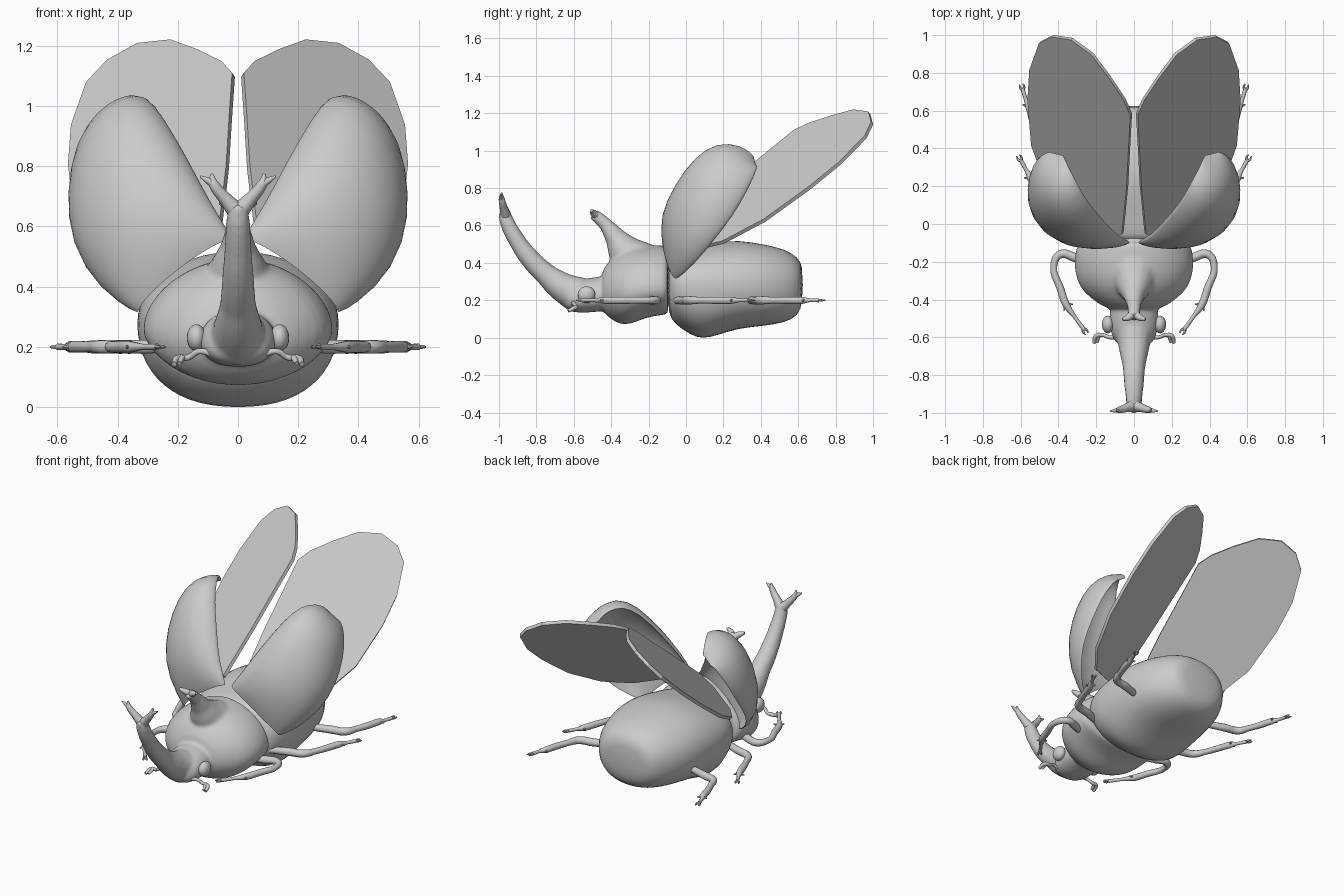
import bpy, bmesh, math
from mathutils import Vector

if "Cube" in bpy.data.objects:
    bpy.data.objects.remove(bpy.data.objects["Cube"])


def shade(ob, angle):
    bpy.ops.object.select_all(action='DESELECT')
    bpy.context.view_layer.objects.active = ob
    ob.select_set(True)
    for m in list(ob.modifiers):
        bpy.ops.object.modifier_apply(modifier=m.name)
    bpy.ops.object.shade_smooth_by_angle(angle=math.radians(angle))


def finish(name, bm, subsurf=0, thickness=0, angle=50):
    bmesh.ops.recalc_face_normals(bm, faces=bm.faces[:])
    me = bpy.data.meshes.new(name)
    bm.to_mesh(me)
    bm.free()
    ob = bpy.data.objects.new(name, me)
    bpy.context.collection.objects.link(ob)
    if thickness:
        m = ob.modifiers.new("thickness", 'SOLIDIFY')
        m.thickness, m.offset = thickness, 0
    if subsurf:
        m = ob.modifiers.new("smooth", 'SUBSURF')
        m.levels = m.render_levels = subsurf
    shade(ob, angle)
    return ob


def skin(bm, rows, closed):
    """Join rows of points with quads."""
    vs = [[bm.verts.new(p) for p in r] for r in rows]
    n = len(rows[0])
    for a, b in zip(vs, vs[1:]):
        for i in range(n if closed else n - 1):
            j = (i + 1) % n
            bm.faces.new((a[i], a[j], b[j], b[i]))
    return vs


def body(name, stations, p_up, p_low, sides=28):
    """Loft of superellipse sections: y, half width, bottom, middle, top."""
    rows = []
    for y, w, zb, zm, zt in stations:
        row = []
        for i in range(sides):
            a = 2 * math.pi * i / sides
            c, s = math.cos(a), math.sin(a)
            e = 2 / (p_up if s > 0 else p_low)
            h = zt - zm if s > 0 else zm - zb
            row.append((math.copysign(abs(c) ** e, c) * w, y,
                        zm + math.copysign(abs(s) ** e, s) * h))
        rows.append(row)
    bm = bmesh.new()
    vs = skin(bm, rows, True)
    bm.faces.new(vs[0])
    bm.faces.new(vs[-1])
    return finish(name, bm, subsurf=1)


def tube(name, pts, side=1, res=3):
    """Tapered tube along x, y, z, radius points."""
    cu = bpy.data.curves.new(name, 'CURVE')
    cu.dimensions = '3D'
    cu.bevel_depth, cu.bevel_resolution = 1, res
    cu.resolution_u, cu.use_fill_caps = 5, True
    sp = cu.splines.new('BEZIER')
    sp.bezier_points.add(len(pts) - 1)
    for bp, (x, y, z, r) in zip(sp.bezier_points, pts):
        bp.co, bp.radius = (x * side, y, z), r
        bp.handle_left_type = bp.handle_right_type = 'AUTO'
    tmp = bpy.data.objects.new(name + "_path", cu)
    bpy.context.collection.objects.link(tmp)
    bpy.context.view_layer.update()
    me = bpy.data.meshes.new_from_object(
        tmp.evaluated_get(bpy.context.evaluated_depsgraph_get()))
    bpy.data.objects.remove(tmp)
    bm = bmesh.new()
    bm.from_mesh(me)
    bmesh.ops.remove_doubles(bm, verts=bm.verts[:], dist=1e-5)
    return finish(name, bm)


def fuse(name, parts):
    """Melt overlapping parts into one smooth skin."""
    bpy.ops.object.select_all(action='DESELECT')
    for p in parts:
        p.select_set(True)
    ob = parts[0]
    bpy.context.view_layer.objects.active = ob
    bpy.ops.object.join()
    ob.name = name
    m = ob.modifiers.new("melt", 'REMESH')
    m.mode, m.voxel_size = 'VOXEL', .01
    m = ob.modifiers.new("soften", 'SMOOTH')
    m.factor, m.iterations = .5, 7
    shade(ob, 60)


# Abdomen
body("abdomen", [
    (-.10, .26, .13, .28, .45), (-.06, .30, .07, .28, .465), (.03, .328, .01, .28, .48),
    (.09, .335, -.008, .28, .495), (.17, .338, .012, .28, .512), (.28, .332, .05, .28, .524),
    (.42, .305, .062, .28, .50), (.53, .25, .08, .28, .475), (.60, .195, .115, .28, .43),
    (.625, .14, .19, .28, .38)], 2.1, 2.3)

# Thorax, head and horns, fused
thorax = body("thorax", [
    (-.092, .28, .13, .26, .485), (-.105, .30, .122, .26, .493), (-.15, .313, .118, .26, .496),
    (-.22, .32, .106, .26, .497), (-.30, .305, .068, .25, .485), (-.36, .27, .07, .25, .455),
    (-.42, .195, .112, .24, .405), (-.46, .125, .155, .24, .34)], 1.85, 2.0)
head = body("head", [
    (-.40, .125, .14, .22, .335), (-.48, .13, .14, .22, .325), (-.55, .13, .13, .22, .315),
    (-.61, .112, .138, .20, .30), (-.653, .078, .158, .20, .25)], 2.0, 2.2)
horn_a = tube("thorax_horn", [
    (0, -.20, .32, .19), (0, -.275, .405, .135), (0, -.335, .475, .09), (0, -.38, .54, .056),
    (0, -.43, .605, .037), (0, -.495, .663, .03)], res=6)
horn_b = tube("head_horn", [
    (0, -.57, .225, .10), (0, -.66, .27, .08), (0, -.75, .34, .06), (0, -.84, .43, .053),
    (0, -.91, .53, .045), (0, -.957, .62, .04), (0, -.972, .675, .032)], res=6)
fuse("thorax_head_and_horns", [thorax, head, horn_a, horn_b])

# Leg paths in the flat leg plane: x, y, radius
LEGS = {
    "front_leg": [(.24, -.21, .02), (.32, -.175, .024), (.39, -.16, .022), (.425, -.225, .018),
                  (.39, -.34, .02), (.36, -.425, .02), (.315, -.49, .01), (.268, -.555, .011)],
    "middle_leg": [(.26, -.05, .02), (.36, -.01, .024), (.45, .02, .023), (.485, .08, .018),
                   (.52, .17, .02), (.545, .24, .02), (.57, .285, .01), (.598, .335, .011)],
    "hind_leg": [(.27, .34, .02), (.39, .38, .024), (.475, .405, .023), (.505, .47, .018),
                 (.535, .55, .02), (.555, .62, .02), (.573, .66, .01), (.588, .71, .011)],
}

# Wing case sections: inner edge, outer edge, bulge
CASE = [
    ((.012, -.095, .55), (.325, -.055, .305), .055),
    ((.09, -.06, .67), (.455, .045, .39), .15),
    ((.16, .02, .81), (.535, .155, .525), .175),
    ((.245, .115, .955), (.54, .26, .66), .17),
    ((.30, .215, 1.03), (.52, .33, .79), .135),
    ((.345, .30, 1.015), (.485, .365, .865), .085),
    ((.365, .345, .985), (.46, .375, .90), .03),
    ((.375, .365, .955), (.44, .38, .91), 0),
]
BULGE = Vector((.506, -.77, .39)).normalized()

# Hind wing outline seen from above
WING = [(.06, -.05), (.035, .2), (.025, .4), (.015, .58), (.05, .66), (.13, .78), (.22, .9),
        (.33, .98), (.43, .995), (.5, .96), (.55, .82), (.56, .66), (.54, .42), (.46, .2),
        (.34, .05), (.15, -.06)]

for s, side in ((1, "right"), (-1, "left")):
    # Wing case
    rows = []
    for a, b, h in CASE:
        a, b = Vector(a), Vector(b)
        row = []
        for i in range(13):
            t = math.pi * i / 12
            p = (a + b) / 2 - (b - a) / 2 * math.cos(t) + BULGE * h * math.sin(t)
            row.append((p.x * s, p.y, p.z))
        rows.append(row)
    bm = bmesh.new()
    skin(bm, rows, False)
    finish(side + "_wing_case", bm, subsurf=1, thickness=.014)

    # Hind wing
    bm = bmesh.new()
    bm.faces.new([bm.verts.new((x * s, y, 1.1 - .67 * (x - .02) + .775 * (y - .58)))
                  for x, y in WING])
    finish(side + "_hind_wing", bm, thickness=.02, angle=30)

    # Horn forks
    tube(side + "_thorax_horn_prong", [(0, -.47, .645, .024), (.03, -.495, .667, .018),
                                       (.06, -.505, .68, .008)], s)
    tube(side + "_head_horn_prong", [(0, -.962, .645, .032), (.045, -.975, .695, .022),
                                     (.08, -.985, .74, .017), (.088, -.985, .775, .005)], s)
    tube(side + "_head_horn_tine", [(.07, -.983, .73, .015), (.1, -.988, .752, .011),
                                    (.125, -.99, .766, .004)], s)

    # Eye
    bm = bmesh.new()
    bmesh.ops.create_uvsphere(bm, u_segments=20, v_segments=12, radius=1)
    for v in bm.verts:
        v.co = (s * .138 + v.co.x * .032, -.532 + v.co.y * .047, .23 + v.co.z * .045)
    finish(side + "_eye", bm)

    # Antenna with split tip
    tube(side + "_antenna", [(.08, -.6, .175, .012), (.13, -.6, .185, .01), (.165, -.588, .165, .01),
                             (.2, -.592, .162, .012), (.212, -.63, .143, .009)], s)
    tube(side + "_antenna_tip", [(.185, -.592, .165, .01), (.195, -.625, .145, .008)], s)

    # Legs with tibia spurs and claws
    for name, path in LEGS.items():
        tube(f"{side}_{name}", [(x, y, .2, r) for x, y, r in path], s)
        end, prev = Vector(path[-1][:2]), Vector(path[-2][:2])
        d = (end - prev).normalized()
        n = Vector((-d.y, d.x))
        knee = Vector(path[5][:2])
        for k in (1, -1):
            tip = knee + d * .022 + n * k * .03
            tube(f"{side}_{name}_spur", [(*knee, .2, .012), (*tip, .2, .003)], s, 1)
            mid, tip = end + d * .012 + n * k * .01, end + d * .033 + n * k * .009
            tube(f"{side}_{name}_claw", [(*end, .2, .008), (*mid, .2, .007), (*tip, .2, .003)], s, 1)
